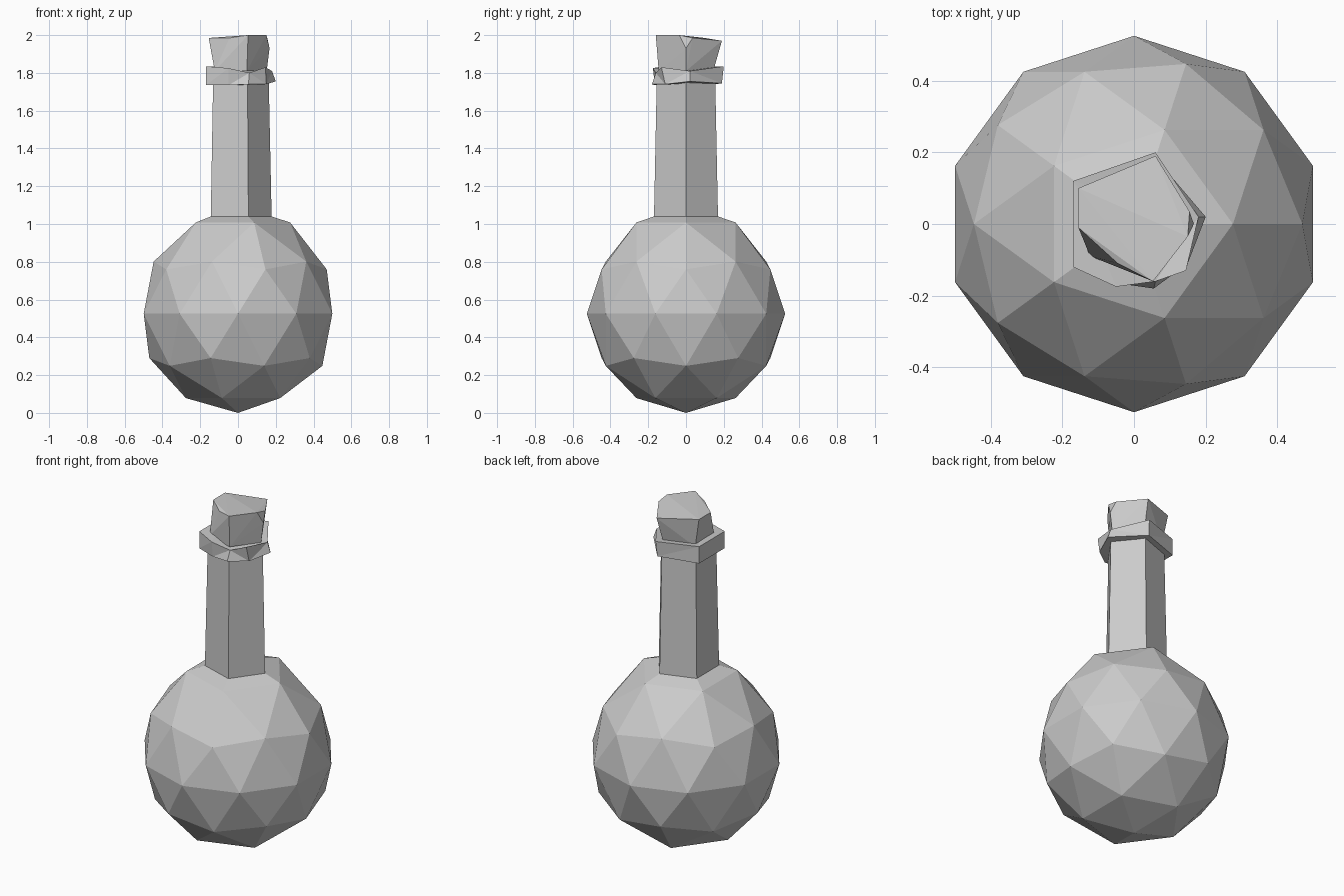
import bpy
import bmesh
from math import cos, sin, radians

if "Cube" in bpy.data.objects:
    bpy.data.objects.remove(bpy.data.objects["Cube"], do_unlink=True)

grey = bpy.data.materials.new("plain_grey")
grey.use_nodes = True
colour = (0.6, 0.6, 0.6, 1)
grey.diffuse_color = colour
grey.node_tree.nodes["Principled BSDF"].inputs["Base Color"].default_value = colour

R = 0.525


def finish(name, bm):
    bmesh.ops.recalc_face_normals(bm, faces=bm.faces)
    mesh = bpy.data.meshes.new(name)
    bm.to_mesh(mesh)
    bm.free()
    mesh.materials.append(grey)
    obj = bpy.data.objects.new(name, mesh)
    bpy.context.collection.objects.link(obj)
    return obj


def pentagon(radius, z):
    return [(radius * cos(radians(72 * i)), radius * sin(radians(72 * i)), z)
            for i in range(5)]


def loft(bm, rings, caps=True):
    loops = [[bm.verts.new(p) for p in ring] for ring in rings]
    n = len(loops[0])
    for low, high in zip(loops, loops[1:]):
        for i in range(n):
            j = (i + 1) % n
            bm.faces.new((low[i], low[j], high[j], high[i]))
    if caps:
        bm.faces.new(loops[0])
        bm.faces.new(loops[-1])


# Faceted bulb, with the pole opened and the shoulder drawn up to the neck
bm = bmesh.new()
bmesh.ops.create_icosphere(bm, subdivisions=2, radius=R)
bmesh.ops.translate(bm, vec=(0, 0, R), verts=bm.verts)
pole = max(bm.verts, key=lambda v: v.co.z)
bmesh.ops.delete(bm, geom=[pole], context="VERTS")
rim = [e for e in bm.edges if e.is_boundary]
for v in {v for e in rim for v in e.verts}:
    v.co.z = 1.008
grown = bmesh.ops.extrude_edge_only(bm, edges=rim)["geom"]
for v in grown:
    if isinstance(v, bmesh.types.BMVert):
        v.co.x *= 0.645
        v.co.y *= 0.645
        v.co.z = 1.04
finish("bulb", bm)

# Five-sided neck
bm = bmesh.new()
loft(bm, [pentagon(0.178, 1.04), pentagon(0.163, 1.75)], caps=False)
finish("neck", bm)

# Rough collar around the mouth
bm = bmesh.new()
lower = [(-.17, .12, 1.735), (-.17, -.12, 1.735), (-.05, -.165, 1.735),
         (.055, -.18, 1.74), (.15, -.11, 1.74), (.2, .02, 1.755), (.055, .19, 1.745)]
upper = [(-.17, .12, 1.835), (-.17, -.12, 1.835), (-.05, -.175, 1.825),
         (.06, -.16, 1.80), (.145, -.13, 1.83), (.18, .02, 1.81), (.06, .2, 1.835)]
loft(bm, [lower, upper])
bmesh.ops.triangulate(bm, faces=bm.faces)
finish("collar", bm)

# Chipped stopper, wider at the top
bm = bmesh.new()
top = [(-.155, .10, 1.985), (.06, .19, 1.97), (.155, .035, 1.985), (.15, -.035, 2),
       (.053, -.16, 2), (-.045, -.11, 1.985), (-.155, -.01, 1.985), (.167, 0, 1.93)]
for p in pentagon(0.152, 1.81) + top:
    bm.verts.new(p)
bmesh.ops.convex_hull(bm, input=bm.verts)
finish("stopper", bm)
